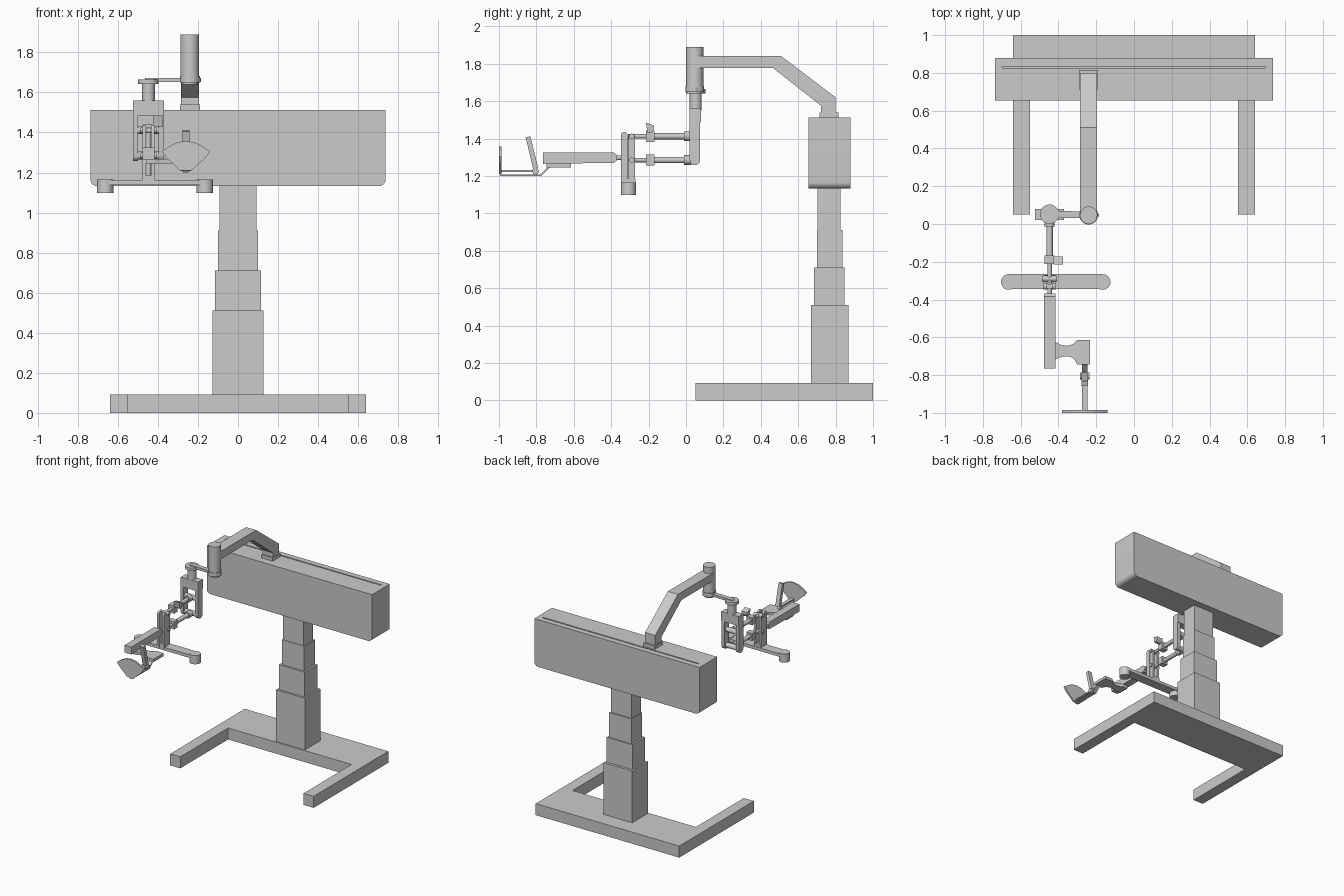
import bpy, bmesh, math
from mathutils import Vector

if "Cube" in bpy.data.objects:
    bpy.data.objects.remove(bpy.data.objects["Cube"])


def finish(name, bm, smooth=False):
    bmesh.ops.recalc_face_normals(bm, faces=bm.faces)
    me = bpy.data.meshes.new(name)
    bm.to_mesh(me)
    bm.free()
    ob = bpy.data.objects.new(name, me)
    bpy.context.collection.objects.link(ob)
    if smooth:
        bpy.ops.object.select_all(action='DESELECT')
        ob.select_set(True)
        bpy.context.view_layer.objects.active = ob
        bpy.ops.object.shade_smooth_by_angle(angle=math.radians(30))
    return ob


def prism(name, pts, axis, lo, hi, smooth=False):
    """Extrude a 2D outline along x (y,z points), y (x,z points) or z (x,y points)."""
    def at(p, t):
        return {'x': (t, p[0], p[1]), 'y': (p[0], t, p[1]), 'z': (p[0], p[1], t)}[axis]
    bm = bmesh.new()
    a = [bm.verts.new(at(p, lo)) for p in pts]
    b = [bm.verts.new(at(p, hi)) for p in pts]
    bm.faces.new(a)
    bm.faces.new(b)
    for i in range(len(pts)):
        j = (i + 1) % len(pts)
        bm.faces.new((a[i], a[j], b[j], b[i]))
    return finish(name, bm, smooth)


def box(name, x0, x1, y0, y1, z0, z1):
    return prism(name, [(x0, y0), (x1, y0), (x1, y1), (x0, y1)], 'z', z0, z1)


def rod(name, p0, p1, r, seg=32):
    p0, p1 = Vector(p0), Vector(p1)
    d = p1 - p0
    bm = bmesh.new()
    bmesh.ops.create_cone(bm, cap_ends=True, segments=seg, radius1=r, radius2=r, depth=d.length)
    m = d.to_track_quat('Z', 'Y').to_matrix().to_4x4()
    m.translation = (p0 + p1) / 2
    bmesh.ops.transform(bm, matrix=m, verts=bm.verts)
    return finish(name, bm, True)


def arc(cx, cy, r, a0, a1, n=8):
    return [(cx + r * math.cos(math.radians(a0 + (a1 - a0) * i / n)),
             cy + r * math.sin(math.radians(a0 + (a1 - a0) * i / n))) for i in range(n + 1)]


# U-shaped floor base
prism("floor_base", [(-.64, .05), (-.55, .05), (-.55, .66), (.55, .66), (.55, .05),
                     (.64, .05), (.64, 1), (-.64, 1)], 'z', 0, .093)

# telescoping column
for i, (hx, y0, y1, z0, z1) in enumerate([(.128, .668, .868, .09, .51), (.114, .684, .847, .51, .71),
                                          (.099, .70, .837, .71, .91), (.093, .704, .825, .91, 1.14)]):
    box(f"column_stage_{i + 1}", -hx, hx, y0, y1, z0, z1)

# housing with rounded lower corners and a slit along the top
housing = prism("housing", [(-.737, 1.513), *arc(-.702, 1.167, .035, 180, 270),
                            *arc(.702, 1.167, .035, 270, 360), (.737, 1.513)],
                'y', .655, .88, True)
cutter = box("slit_cutter", -.695, .695, .825, .835, 1.46, 1.6)
cutter.hide_render = True
cutter.hide_set(True)
mod = housing.modifiers.new("slit", 'BOOLEAN')
mod.operation, mod.object, mod.solver = 'DIFFERENCE', cutter, 'EXACT'

# overhead arm on its carriage
AX, AY = -.24, .047
box("arm_carriage", -.29, -.19, .713, .815, 1.51, 1.54)
prism("overhead_arm", [(.05, 1.84), (.51, 1.84), (.80, 1.62), (.80, 1.54), (.722, 1.54),
                       (.722, 1.575), (.465, 1.777), (.05, 1.777)], 'x', -.285, -.195)
rod("arm_end_cylinder", (AX, AY, 1.665), (AX, AY, 1.89), .046)
rod("arm_end_collar", (AX, AY, 1.64), (AX, AY, 1.652), .04)

# swivel link, disc and post
SX, SY = -.447, .052
prism("swivel_link", [*arc(-.203, .047, .018, -90, 90), *arc(SX, SY, .018, 90, 270)],
      'z', 1.652, 1.672, True)
rod("link_hub", (AX, AY, 1.65), (AX, AY, 1.682), .05)
rod("swivel_disc", (SX, SY, 1.642), (SX, SY, 1.665), .051)
rod("swivel_post", (SX, SY, 1.55), (SX, SY, 1.645), .032)

# rear hanging fork: top block and two legs with rounded ends
box("fork_block", -.525, -.37, .02, .08, 1.485, 1.56)
for side, x0, x1 in (("left", -.525, -.498), ("right", -.397, -.37)):
    prism(f"fork_leg_{side}", [(.02, 1.50), *arc(.048, 1.285, .028, 180, 360), (.076, 1.50)],
          'x', x0, x1, True)

# two parallel linkage rods with collars and clamps
for level, z in (("upper", 1.412), ("lower", 1.285)):
    rod(f"{level}_cross_pin", (-.51, .045, z), (-.385, .045, z), .02)
    rod(f"{level}_collar", (SX, .03, z), (SX, -.012, z), .026)
    rod(f"{level}_thick_rod", (SX, 0, z), (SX, -.18, z), .017)
    box(f"{level}_clamp", SX - .026, SX + .026, -.213, -.168, z - .03, z + .03)
    rod(f"{level}_thin_rod", (SX, -.2, z), (SX, -.31, z), .012)
    rod(f"{level}_front_pin", (-.487, -.29, z), (-.407, -.29, z), .014)
prism("clamp_knob", [(-.215, 1.485), (-.172, 1.47), (-.172, 1.45), (-.185, 1.43), (-.205, 1.43)],
      'x', -.425, -.375)

# front upright made of paired slim plates
for side, x0, x1 in (("left", -.478, -.46), ("right", -.434, -.416)):
    prism(f"front_plate_{side}", [(-.348, 1.15), (-.313, 1.15), *arc(-.3305, 1.418, .0175, 0, 180)],
          'x', x0, x1, True)
    prism(f"rear_plate_{side}", [(-.308, 1.15), (-.273, 1.15), *arc(-.2905, 1.408, .0175, 0, 180)],
          'x', x0, x1, True)
box("upright_foot", -.478, -.416, -.345, -.27, 1.14, 1.185)
rod("upright_spindle", (SX, -.31, 1.15), (SX, -.31, 1.4), .012)

# handle bar with a drum at each end
prism("handle_bar", [*arc(-.165, -.305, .039, -90, 90), *arc(-.665, -.305, .039, 90, 270)],
      'z', 1.137, 1.162, True)
for side, x in (("left", -.663), ("right", -.166)):
    rod(f"handle_drum_{side}", (x, -.307, 1.097), (x, -.307, 1.166), .041)

# forward arm
rod("forward_joint", (SX, -.34, 1.297), (SX, -.39, 1.297), .012)
prism("forward_arm", [(-.765, 1.265), (-.385, 1.27), (-.368, 1.285), (-.368, 1.31),
                      (-.385, 1.325), (-.765, 1.325)], 'x', -.476, -.416)

# waisted side bracket
prism("waisted_bracket", [(-.46, -.715), (-.415, -.715), (-.385, -.704), (-.35, -.70), (-.32, -.71),
                          (-.30, -.745), (-.232, -.745), (-.232, -.615), (-.30, -.615),
                          (-.32, -.635), (-.35, -.645), (-.385, -.64), (-.415, -.625),
                          (-.46, -.625)], 'z', 1.245, 1.268)

# rest support strip, shelf and tilted back strip
prism("support_strip", [(-.735, 1.25), (-.78, 1.208), (-.995, 1.208), (-.995, 1.2),
                        (-.775, 1.2), (-.73, 1.243)], 'x', -.275, -.245)
box("rest_shelf", -.275, -.245, -.99, -.80, 1.222, 1.232)
prism("tilted_strip", [(-.857, 1.405), (-.832, 1.412), (-.79, 1.24), (-.815, 1.228)],
      'x', -.277, -.243)
rod("strip_pivot", (-.285, -.805, 1.225), (-.235, -.805, 1.225), .018, 16)

# fan-shaped rest pad
prism("rest_pad", [(-.38, 1.305), (-.345, 1.33), (-.305, 1.35), (-.26, 1.357), (-.215, 1.35),
                   (-.175, 1.33), (-.14, 1.305), (-.165, 1.27), (-.205, 1.235), (-.23, 1.21),
                   (-.29, 1.21), (-.315, 1.235), (-.355, 1.27)], 'y', -1.0, -.986)
